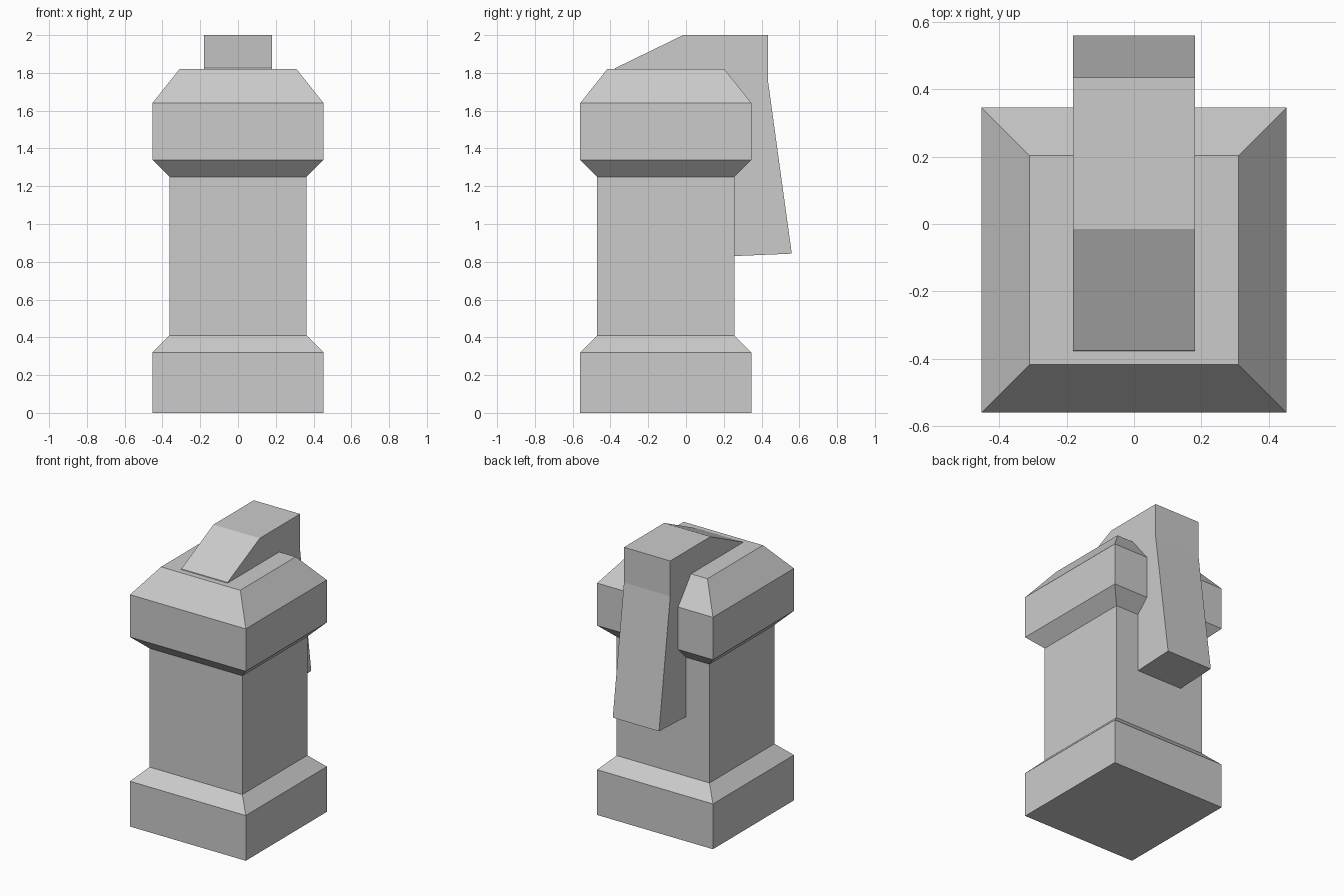
import bpy, bmesh

if "Cube" in bpy.data.objects:
    bpy.data.objects.remove(bpy.data.objects["Cube"])

CY = -0.107  # centre of the square post in y


def make_object(name, bm):
    bmesh.ops.recalc_face_normals(bm, faces=bm.faces)
    mesh = bpy.data.meshes.new(name)
    bm.to_mesh(mesh)
    bm.free()
    obj = bpy.data.objects.new(name, mesh)
    bpy.context.collection.objects.link(obj)
    return obj


def skin(bm, rings):
    # join successive closed rings with quads and cap both ends
    for a, b in zip(rings, rings[1:]):
        n = len(a)
        for i in range(n):
            j = (i + 1) % n
            bm.faces.new((a[i], a[j], b[j], b[i]))
    bm.faces.new(rings[0])
    bm.faces.new(rings[-1])


# square post: plinth, shaft and chamfered head (half width, height)
bm = bmesh.new()
levels = [(0.453, 0), (0.453, 0.32), (0.363, 0.41), (0.363, 1.25),
          (0.453, 1.34), (0.453, 1.64), (0.31, 1.82)]
corners = [(-1, -1), (1, -1), (1, 1), (-1, 1)]
skin(bm, [[bm.verts.new((sx * h, CY + sy * h, z)) for sx, sy in corners]
          for h, z in levels])
make_object("square_post", bm)

# bent strap running over the head and down the back (y, z side profile)
bm = bmesh.new()
profile = [(-0.378, 1.815), (-0.375, 1.825), (-0.015, 2.0), (0.435, 2.0),
           (0.435, 1.75), (0.56, 0.843), (0.25, 0.83), (0.25, 1.74),
           (0.17, 1.815)]
skin(bm, [[bm.verts.new((x, y, z)) for y, z in profile] for x in (-0.181, 0.181)])
make_object("back_strap", bm)
